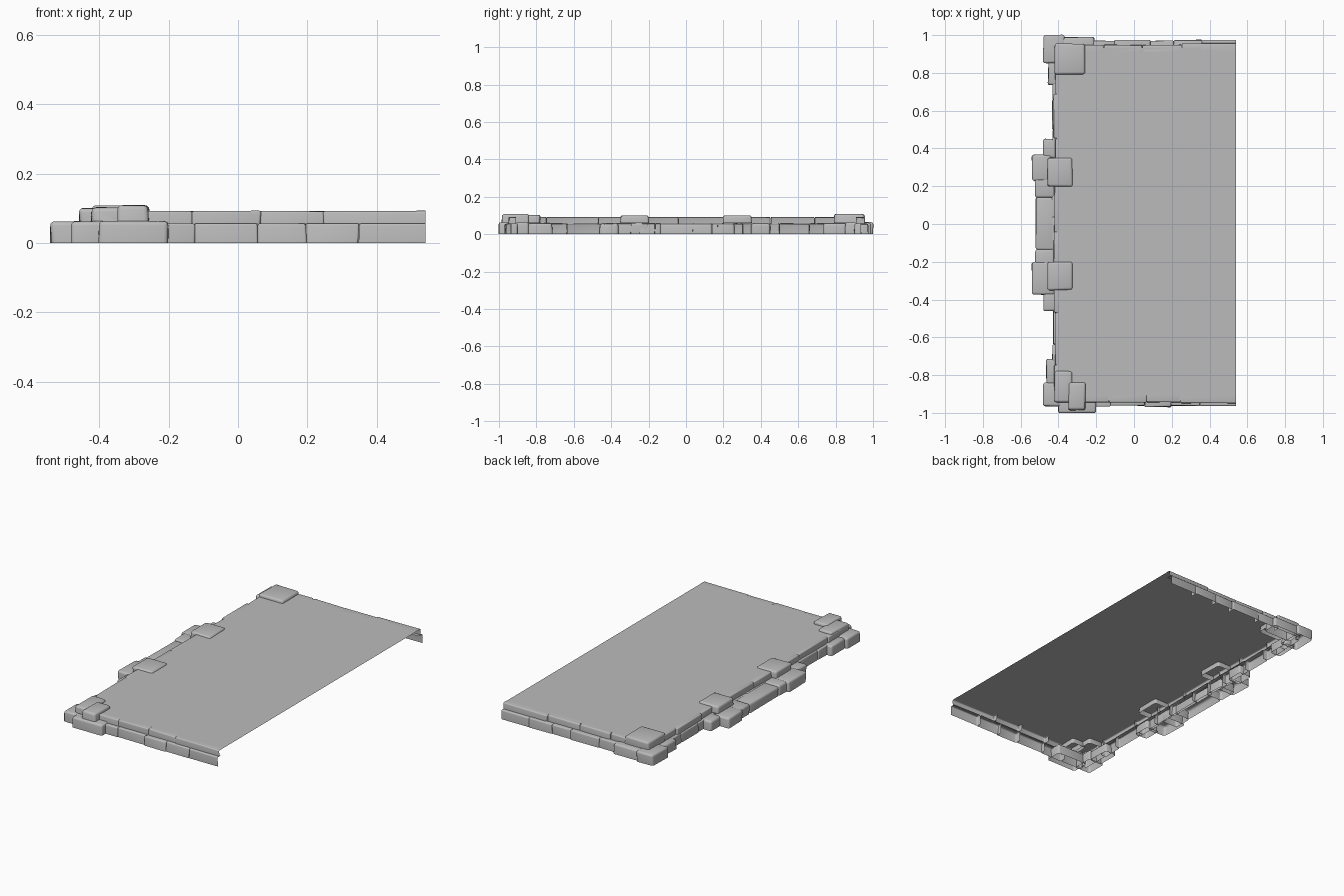
import bpy, bmesh, random
from mathutils import Vector

random.seed(4)
if "Cube" in bpy.data.objects:
    bpy.data.objects.remove(bpy.data.objects["Cube"], do_unlink=True)

GREY = (0.5, 0.5, 0.5, 1)
stone_mat = bpy.data.materials.new("stone grey")
stone_mat.use_nodes = True
stone_mat.diffuse_color = GREY
stone_mat.node_tree.nodes["Principled BSDF"].inputs["Base Color"].default_value = GREY


def finish(bm, name, smooth=True):
    mesh = bpy.data.meshes.new(name)
    bm.to_mesh(mesh)
    bm.free()
    mesh.materials.append(stone_mat)
    obj = bpy.data.objects.new(name, mesh)
    bpy.context.collection.objects.link(obj)
    if smooth:
        bpy.ops.object.select_all(action="DESELECT")
        obj.select_set(True)
        bpy.context.view_layer.objects.active = obj
        bpy.ops.object.shade_smooth_by_angle(angle=0.9)
    return obj


def stone(name, x, y, z, open_sides=(), bevel=0.012, wobble=0.003):
    """Worn hollow block; open_sides lists the outward directions left off."""
    bm = bmesh.new()
    bmesh.ops.create_cube(bm, size=1)
    gone = [f for f in bm.faces
            if any(f.normal.dot(Vector(d)) > 0.9 for d in ((0, 0, -1), *open_sides))]
    bmesh.ops.delete(bm, geom=gone, context="FACES")
    for v in bm.verts:
        for i, (lo, hi) in enumerate((x, y, z)):
            v.co[i] = lo + (v.co[i] + 0.5) * (hi - lo)
        # Shift each corner slightly, keeping the base level and the cut end straight
        if v.co.x < END - 0.001:
            v.co.x += random.uniform(-wobble, wobble)
        v.co.y += random.uniform(-wobble, wobble)
        if v.co.z > z[0] + 0.01:
            v.co.z -= random.uniform(0, wobble)
    bmesh.ops.bevel(bm, geom=[e for e in bm.edges if len(e.link_faces) == 2],
                    offset=bevel, segments=3, profile=0.5, affect="EDGES", clamp_overlap=True)
    return finish(bm, name)


def sheet(name, x, y, z):
    bm = bmesh.new()
    bm.faces.new([bm.verts.new((a, b, z)) for a, b in
                  ((x[0], y[0]), (x[1], y[0]), (x[1], y[1]), (x[0], y[1]))])
    return finish(bm, name, False)


def cuts(start, end, step):
    """Uneven joints from start to end."""
    n = round((end - start) / step)
    inner = [start + (end - start) * (i + random.uniform(-0.25, 0.25)) / n for i in range(1, n)]
    pts = [start, *inner, end]
    return list(zip(pts, pts[1:]))


END = 0.54
LOW, TOP = 0.057, 0.093

# Paved top and its back border strip
sheet("paved_top", (-0.41, END), (-0.935, 0.87), 0.091)
sheet("back_border", (-0.41, END), (0.865, 0.935), 0.0915)

# Two courses of stones along the front and back walls
for side, label in ((-1, "front"), (1, "back")):
    for course, z, step, face in (("lower", (0, LOW), 0.17, 0.965),
                                  ("upper", (LOW - 0.003, TOP), 0.22, 0.947)):
        for i, (a, b) in enumerate(cuts(-0.41, END, step)):
            out = face + random.uniform(-0.004, 0.005)
            if side > 0:
                out += 0.004
            inner = 0.91 if course == "upper" else 0.935
            y = sorted((side * inner, side * out))
            holes = [(0, -side, 0)]
            if b == END:
                holes.append((1, 0, 0))
            stone(f"{label}_{course}_wall_{i}", (a, b), y, z, holes, 0.006, 0.0025)

# Two courses along the stepped side
for course, z, step, face in (("lower", (0, LOW), 0.15, -0.432),
                              ("upper", (LOW - 0.003, TOP), 0.24, -0.42)):
    for i, (a, b) in enumerate(cuts(-0.93, 0.94, step)):
        out = face + random.uniform(-0.005, 0.005)
        stone(f"side_{course}_wall_{i}", (out, -0.40), (a, b), z, [(1, 0, 0)], 0.006, 0.0025)

# Low step stones in the middle of the side: x range, y range, height
steps = [((-0.48, -0.40), (0.35, 0.45), 0.058),
         ((-0.54, -0.44), (0.23, 0.365), 0.062),
         ((-0.525, -0.42), (0.14, 0.26), 0.06),
         ((-0.52, -0.42), (-0.14, 0.14), 0.056),
         ((-0.525, -0.42), (-0.25, -0.135), 0.06),
         ((-0.54, -0.42), (-0.375, -0.20), 0.063),
         ((-0.48, -0.40), (-0.46, -0.36), 0.058)]
for i, (x, y, h) in enumerate(steps):
    stone(f"step_stone_{i}", x, y, (0, h))

# Raised stones flanking the steps
for label, y in (("back", (0.2, 0.35)), ("front", (-0.35, -0.2))):
    stone(f"{label}_step_cap", (-0.457, -0.325), y, (0.06, 0.102))

# Low stones wrapping the corners
stone("back_corner_base", (-0.48, -0.37), (0.85, 1.0), (0, 0.064))
stone("back_corner_side_base", (-0.455, -0.39), (0.735, 0.87), (0, 0.058))
stone("back_corner_end_base", (-0.39, -0.21), (0.90, 0.99), (0, 0.062))
stone("front_corner_base", (-0.482, -0.38), (-0.965, -0.84), (0, 0.064))
stone("front_corner_side_base", (-0.465, -0.39), (-0.85, -0.715), (0, 0.06))
stone("front_corner_end_base", (-0.40, -0.20), (-1.0, -0.90), (0, 0.064))

# Raised corner caps
stone("back_corner_cap", (-0.42, -0.258), (0.79, 0.955), (0.06, 0.109))
stone("front_corner_cap_inner", (-0.42, -0.325), (-0.945, -0.78), (0.06, 0.104))
stone("front_corner_cap_outer", (-0.345, -0.258), (-0.985, -0.84), (0.06, 0.109))
